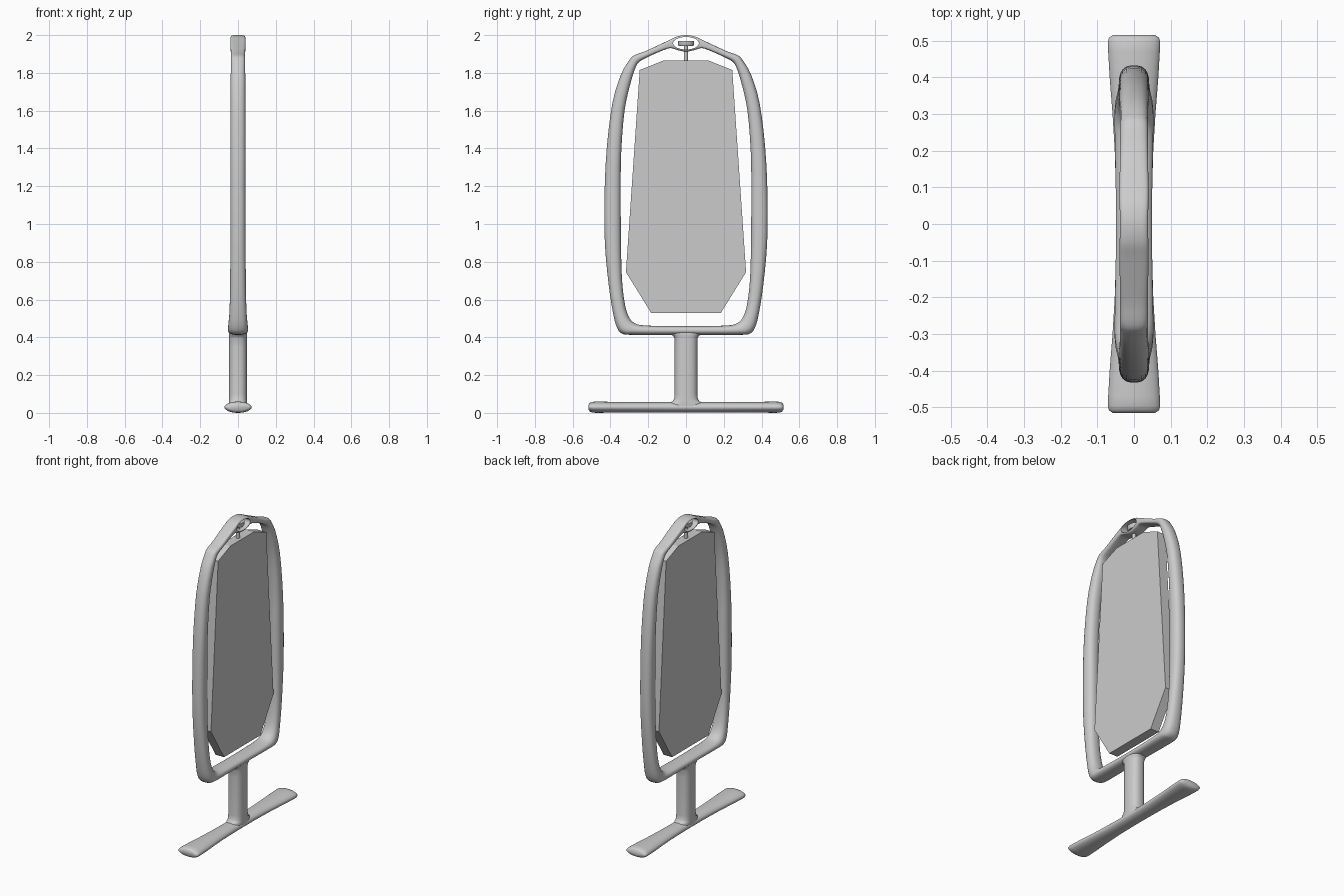
import bpy, bmesh, math
from mathutils import Vector

if "Cube" in bpy.data.objects:
    bpy.data.objects.remove(bpy.data.objects["Cube"])


def spow(v, p):
    return math.copysign(abs(v) ** p, v)


def section(c, u, v, n, count=20):
    """Superellipse ring around c with half axes u and v."""
    angles = [2 * math.pi * (i + 0.5) / count for i in range(count)]
    return [c + u * spow(math.cos(a), 2 / n) + v * spow(math.sin(a), 2 / n) for a in angles]


def smooth_rows(rows, steps):
    """Catmull-Rom through a closed list of number rows."""
    out, m = [], len(rows)
    for i in range(m):
        quad = list(zip(*(rows[(i + k) % m] for k in (-1, 0, 1, 2))))
        for s in range(steps):
            t = s / steps
            out.append([0.5 * (2 * b + (c - a) * t + (2 * a - 5 * b + 4 * c - d) * t * t
                               + (3 * b - a - 3 * c + d) * t ** 3) for a, b, c, d in quad])
    return out


def finish(name, bm, angle=None):
    bmesh.ops.recalc_face_normals(bm, faces=bm.faces[:])
    mesh = bpy.data.meshes.new(name)
    bm.to_mesh(mesh)
    bm.free()
    ob = bpy.data.objects.new(name, mesh)
    bpy.context.collection.objects.link(ob)
    if angle:
        smooth(ob, angle)
    return ob


def smooth(ob, angle):
    bpy.ops.object.select_all(action='DESELECT')
    ob.select_set(True)
    bpy.context.view_layer.objects.active = ob
    bpy.ops.object.shade_smooth_by_angle(angle=math.radians(angle))


def loft(name, rings, closed=False, angle=None):
    bm = bmesh.new()
    vr = [[bm.verts.new(p) for p in r] for r in rings]
    pairs = list(zip(vr, vr[1:])) + ([(vr[-1], vr[0])] if closed else [])
    for a, b in pairs:
        for i in range(len(a)):
            j = (i + 1) % len(a)
            bm.faces.new((a[i], a[j], b[j], b[i]))
    if not closed:
        bm.faces.new(vr[0])
        bm.faces.new(vr[-1])
    return finish(name, bm, angle)


X, Y, Z = Vector((1, 0, 0)), Vector((0, 1, 0)), Vector((0, 0, 1))

# Frame: outer y, z, inner y, z, half depth, squareness, from top to bottom
half = [
    (0, 2.0, 0, 1.912, .04, 6), (.05, 1.992, .05, 1.922, .04, 6),
    (.09, 1.973, .085, 1.931, .04, 5), (.15, 1.945, .14, 1.912, .039, 4),
    (.22, 1.913, .21, 1.88, .038, 3), (.275, 1.893, .245, 1.86, .038, 2.8),
    (.30, 1.868, .265, 1.832, .038, 2.6), (.345, 1.79, .292, 1.75, .039, 2.5),
    (.39, 1.64, .325, 1.6, .04, 2.4), (.42, 1.4, .343, 1.37, .041, 2.4),
    (.432, 1.15, .345, 1.15, .041, 2.4), (.43, .9, .344, .9, .041, 2.4),
    (.41, .68, .338, .7, .042, 2.4), (.385, .52, .322, .57, .045, 2.4),
    (.365, .45, .30, .505, .05, 2.4), (.34, .42, .27, .475, .053, 2.4),
    (.29, .413, .22, .463, .053, 2.4), (.08, .413, .08, .46, .05, 2.4),
    (0, .413, 0, .46, .05, 2.4)]
mirror = [(-r[0], r[1], -r[2], *r[3:]) for r in half[-2:0:-1]]
rings = []
for oy, oz, iy, iz, hx, n in smooth_rows(half + mirror, 3):
    outer, inner = Vector((0, oy, oz)), Vector((0, iy, iz))
    rings.append(section((outer + inner) / 2, X * hx, (outer - inner) / 2, n))
frame = loft("frame", rings, closed=True)

# Eye opening cut through the frame top
cutter = loft("eye_cutter", [section(Vector((x, 0, 1.957)), Y * .068, Z * .033, 2, 40)
                             for x in (-.1, .1)])
cutter.hide_render = True
cut = frame.modifiers.new("eye", 'BOOLEAN')
cut.operation, cut.object, cut.solver = 'DIFFERENCE', cutter, 'EXACT'
bpy.context.view_layer.objects.active = frame
bpy.ops.object.modifier_apply(modifier="eye")
bpy.data.objects.remove(cutter)
smooth(frame, 40)

# Hanging panel
outline = [(.12, 1.865), (.245, 1.815), (.318, .745), (.185, .53)]
outline += [(-y, z) for y, z in reversed(outline)]
loft("panel", [[Vector((x, y, z)) for y, z in outline] for x in (-.03, .03)])

# Hanger rod and its knob inside the eye
loft("hanger_rod", [section(Z * z, X * .011, Y * .011, 2) for z in (1.855, 1.955)], angle=40)
loft("hanger_knob", [section(Z * z, X * .034 * s, Y * .044 * s, 2, 24)
                     for z, s in ((1.942, .85), (1.95, 1), (1.97, 1))], angle=40)

# Stem flaring into the base and the frame
stem = [(.035, .09, .048), (.056, .085, .049), (.062, .071, .049), (.075, .063, .049),
        (.1, .06, .049), (.35, .06, .048), (.395, .062, .048), (.408, .068, .048),
        (.415, .08, .049), (.435, .085, .045)]
loft("stem", [section(Z * z, X * hx, Y * hy, 2.5, 28) for z, hy, hx in stem], angle=60)

# Foot bar: y, half width, half height
foot = [(0, .049, .028), (.1, .05, .028), (.2, .053, .028), (.3, .059, .028), (.4, .067, .029),
        (.47, .071, .03), (.495, .072, .029), (.508, .069, .024), (.515, .058, .015)]
foot = [(-y, w, h) for y, w, h in reversed(foot[1:])] + foot
loft("foot_bar", [section(Vector((0, y, .03)), X * w, Z * h, 2, 24) for y, w, h in foot], angle=60)
